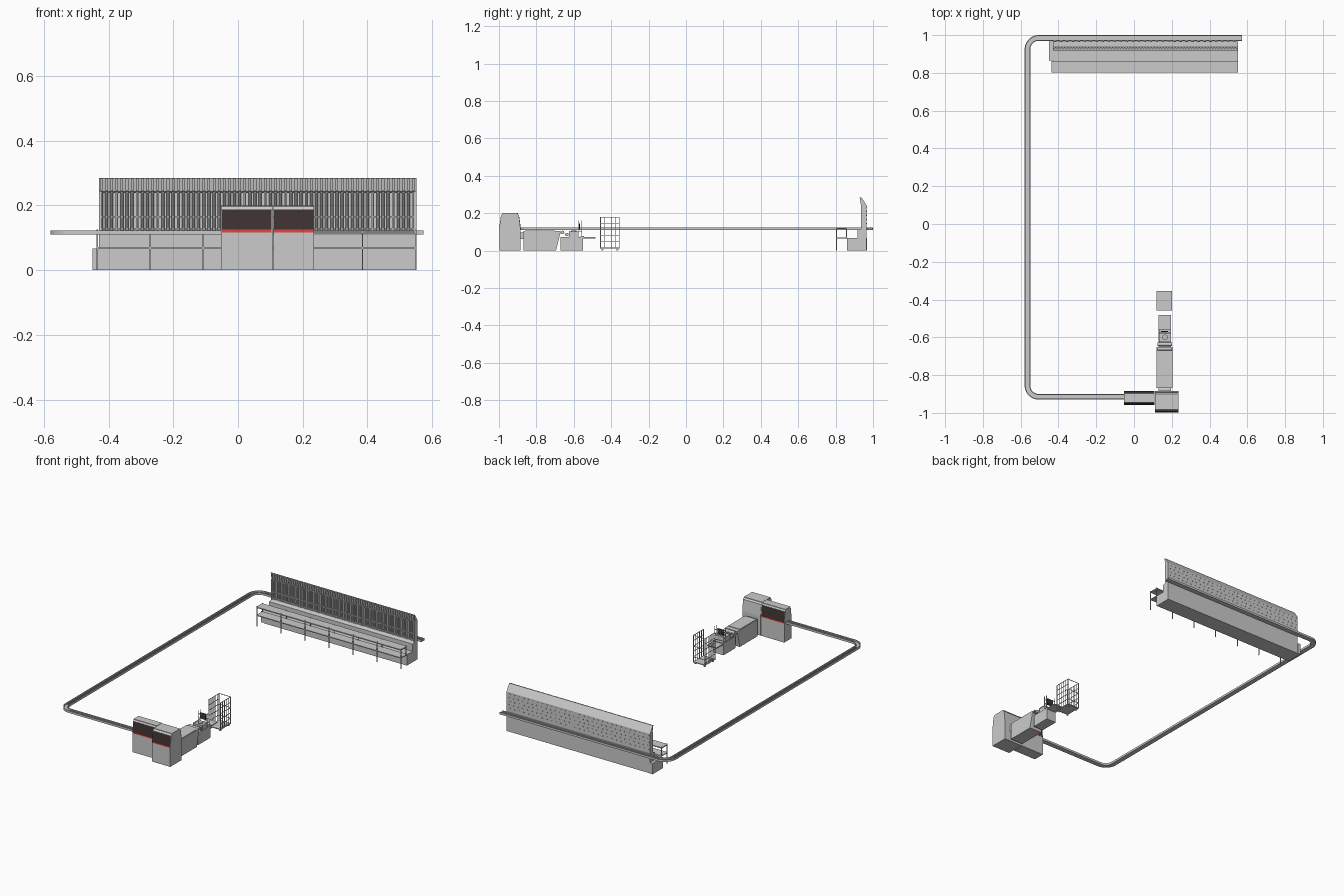
import bpy, bmesh, math
from mathutils import Matrix, Vector

if "Cube" in bpy.data.objects:
    bpy.data.objects.remove(bpy.data.objects["Cube"])


def finish(name, bm, mat=None, smooth=False):
    bmesh.ops.recalc_face_normals(bm, faces=bm.faces[:])
    me = bpy.data.meshes.new(name)
    bm.to_mesh(me)
    bm.free()
    ob = bpy.data.objects.new(name, me)
    bpy.context.collection.objects.link(ob)
    if mat:
        me.materials.append(mat)
    if smooth:
        bpy.context.view_layer.objects.active = ob
        ob.select_set(True)
        bpy.ops.object.shade_smooth_by_angle()
        ob.select_set(False)
    return ob


def boxes(name, items, mat=None):
    """Each item is (x0, x1, y0, y1, z0, z1)."""
    bm = bmesh.new()
    for x0, x1, y0, y1, z0, z1 in items:
        m = (Matrix.Translation(((x0 + x1) / 2, (y0 + y1) / 2, (z0 + z1) / 2))
             @ Matrix.Diagonal((x1 - x0, y1 - y0, z1 - z0, 1)))
        bmesh.ops.create_cube(bm, size=1, matrix=m)
    return finish(name, bm, mat)


def prism(name, yz, x0, x1, mat=None):
    """Side profile in (y, z) extruded along x."""
    bm = bmesh.new()
    f = bm.faces.new([bm.verts.new((x0, y, z)) for y, z in yz])
    r = bmesh.ops.extrude_face_region(bm, geom=[f])
    vs = [v for v in r["geom"] if isinstance(v, bmesh.types.BMVert)]
    bmesh.ops.translate(bm, verts=vs, vec=(x1 - x0, 0, 0))
    return finish(name, bm, mat)


def rods(name, items, n=8):
    """Each item is (start, end, radius)."""
    bm = bmesh.new()
    for a, b, r in items:
        a, b = Vector(a), Vector(b)
        rot = (b - a).to_track_quat('Z', 'Y').to_matrix().to_4x4()
        bmesh.ops.create_cone(bm, cap_ends=True, segments=n, radius1=r, radius2=r,
                              depth=(b - a).length, matrix=Matrix.Translation((a + b) / 2) @ rot)
    return finish(name, bm, smooth=True)


def material(name, col):
    m = bpy.data.materials.new(name)
    m.diffuse_color = (*col, 1)
    m.use_nodes = True
    m.node_tree.nodes["Principled BSDF"].inputs["Base Color"].default_value = m.diffuse_color
    return m


glass = material("dark_glass", (0.05, 0.032, 0.032))
red = material("red_trim", (0.75, 0.06, 0.05))

# overhead track: U-channel swept along a rounded path
XL, YT, YB, R = -0.564, 0.985, -0.915, 0.06
path = [(0.573, YT)]
for cx, cy, a0 in ((XL + R, YT - R, 90), (XL + R, YB + R, 180)):
    for i in range(13):
        a = math.radians(a0 + 7.5 * i)
        path.append((cx + R * math.cos(a), cy + R * math.sin(a)))
path.append((-0.03, YB))
section = [(-.015, .110), (.015, .110), (.015, .123), (.010, .123),
           (.010, .114), (-.010, .114), (-.010, .123), (-.015, .123)]
bm = bmesh.new()
rings = []
for i, p in enumerate(path):
    p0, p1 = Vector(path[max(i - 1, 0)]), Vector(path[min(i + 1, len(path) - 1)])
    t = (p1 - p0).normalized()
    rings.append([bm.verts.new((p[0] - t.y * o, p[1] + t.x * o, z)) for o, z in section])
for a, b in zip(rings, rings[1:]):
    for k in range(8):
        bm.faces.new((a[k], a[(k + 1) % 8], b[(k + 1) % 8], b[k]))
bm.faces.new(rings[0])
bm.faces.new(rings[-1])
finish("transport_track", bm)
# guide wire running in the channel
boxes("track_guide", [(XL + R, 0.573, YT - .002, YT + .002, .114, .121),
                      (XL - .002, XL + .002, YB + R, YT - R, .114, .121),
                      (XL + R, -0.03, YB - .002, YB + .002, .114, .121)])

# long machine: base, wall and leaning top
X0, X1 = -0.43, 0.551
prism("long_machine_body", [(.862, 0), (.965, 0), (.965, .243), (.938, .285), (.933, .285),
                            (.941, .243), (.952, .240), (.952, .122), (.918, .112),
                            (.918, .067), (.862, .067)], X0, X1)
boxes("base_end_cover", [(-.449, X0, .866, .968, 0, .067)])
boxes("wall_end_plates", [(x, x + .006, .936, .964, .11, .243) for x in (X0, X1 - .006)])
# fins, spindles and guide rails on the front of the wall
N = 62
step = (X1 - X0) / N
xs = [X0 + step * (i + .5) for i in range(N)]
bm = bmesh.new()
for x in xs:
    m = Matrix.Translation((x, .935, .264)) @ Matrix.Rotation(math.radians(10), 4, 'X')
    bmesh.ops.create_cube(bm, size=1, matrix=m @ Matrix.Diagonal((.008, .006, .040, 1)))
finish("top_fins", bm)
rods("spindles", [((x, .944, .120), (x, .944, .240), .0045) for x in xs])
boxes("wall_rails", [(X0, X1, .938, .953, z, z + .004) for z in (.125, .162, .238)])
# studs on the back of the wall
rods("back_studs", [((X0 + step * (i + .5 + .5 * (r % 2)), .964, .145 + .022 * r),
                     (X0 + step * (i + .5 + .5 * (r % 2)), .968, .145 + .022 * r), .0035)
                    for r in range(5) for i in range(0, N - 1, 2)], 6)

# work bench along the front of the long machine
boxes("bench_shelves", [(-.437, X1, .803, .862, .115, .121), (-.437, X1, .803, .862, .066, .071)])
px = [-.435 + .164 * i for i in range(7)]
boxes("bench_posts", [(x - .002, x + .002, .803, .807, 0, .125) for x in px]
      + [(x - .002, x + .002, .856, .860, .067, .125) for x in px])

# winding head: two cabinets with sloping windows
def cabinet(name, y0, y1, x0, x1):
    prism(name, [(y0, 0), (y1, 0), (y1, .12), (y1 - .008, .188), (y1 - .016, .197),
                 (y0 + .016, .197), (y0 + .008, .188), (y0, .12)], x0, x1)


def window(name, y, s, x0, x1):
    prism(name + "_glass", [(y - s * .001, .126), (y + s * .0075, .187),
                            (y + s * .010, .187), (y + s * .003, .126)], x0, x1, glass)
    boxes(name + "_trim", [(x0, x1, y - .0015, y + .0015, .117, .125)], red)


cabinet("left_cabinet", -.957, -.885, -.052, .108)
cabinet("right_cabinet", -.997, -.885, .110, .235)
window("left_front_window", -.957, 1, -.050, .104)
window("left_back_window", -.885, -1, -.050, .104)
window("right_front_window", -.997, 1, .112, .233)
boxes("cabinet_cap", [(-.052, .108, -.945, -.897, .197, .200),
                      (.110, .235, -.981, -.901, .197, .200)])

# feed machine behind the winding head
prism("feed_machine", [(-.868, 0), (-.695, 0), (-.672, .095), (-.672, .104), (-.868, .104)],
      .119, .205)
boxes("feed_machine_lid", [(.122, .202, -.86, -.70, .104, .107),
                           (.119, .205, -.69, -.65, .092, .098)])
rods("feed_rollers", [((.13, -.878, .08), (.195, -.878, .08), .018),
                      ((.125, -.66, .098), (.2, -.66, .098), .009),
                      ((.125, -.637, .086), (.2, -.637, .086), .009)], 16)

# packing unit with small tower and output plate
boxes("packing_unit", [(.13, .197, -.67, -.552, 0, .073), (.135, .192, -.625, -.575, .073, .100),
                       (.13, .197, -.552, -.483, .066, .072), (.13, .197, -.565, -.545, .073, .078)])
boxes("packing_frame", [(x - .0015, x + .0015, y - .0015, y + .0015, .073, z)
                        for x in (.133, .194) for y, z in ((-.625, .105), (-.577, .16), (-.558, .16))]
      + [(.133, .194, y - .0015, y + .0015, z, z + .003)
         for y in (-.577, -.558) for z in (.115, .14)]
      + [(x - .0015, x + .0015, -.625, -.558, .10, .103) for x in (.133, .194)])
boxes("control_screen", [(.143, .180, -.572, -.566, .112, .145)], glass)
rods("packing_spool", [((.164, -.6, .100), (.164, -.6, .108), .015)], 16)

# wire cage trolley
cx0, cx1, cy0, cy1 = .121, .200, -.457, -.357
w = .0013
wires = []
for x in (cx0, cx1):
    for i in range(6):
        y = cy0 + (cy1 - cy0) * i / 5
        t = w * (1.6 if i in (0, 5) else 1)
        wires.append((x - t, x + t, y - t, y + t, .012, .18))
    for i in range(6):
        z = .014 + .033 * i
        wires.append((x - w, x + w, cy0, cy1, z - w, z + w))
for z in (.047, .113, .179):
    wires.append((cx0, cx1, cy1 - w, cy1 + w, z - w, z + w))
boxes("trolley_cage", wires)
boxes("trolley_floor", [(cx0, cx1, cy0, cy1, .012, .017)])
rods("trolley_wheels", [((x - .003, y, .006), (x + .003, y, .006), .006)
                        for x in (cx0 + .008, cx1 - .008) for y in (cy0 + .01, cy1 - .01)], 12)
